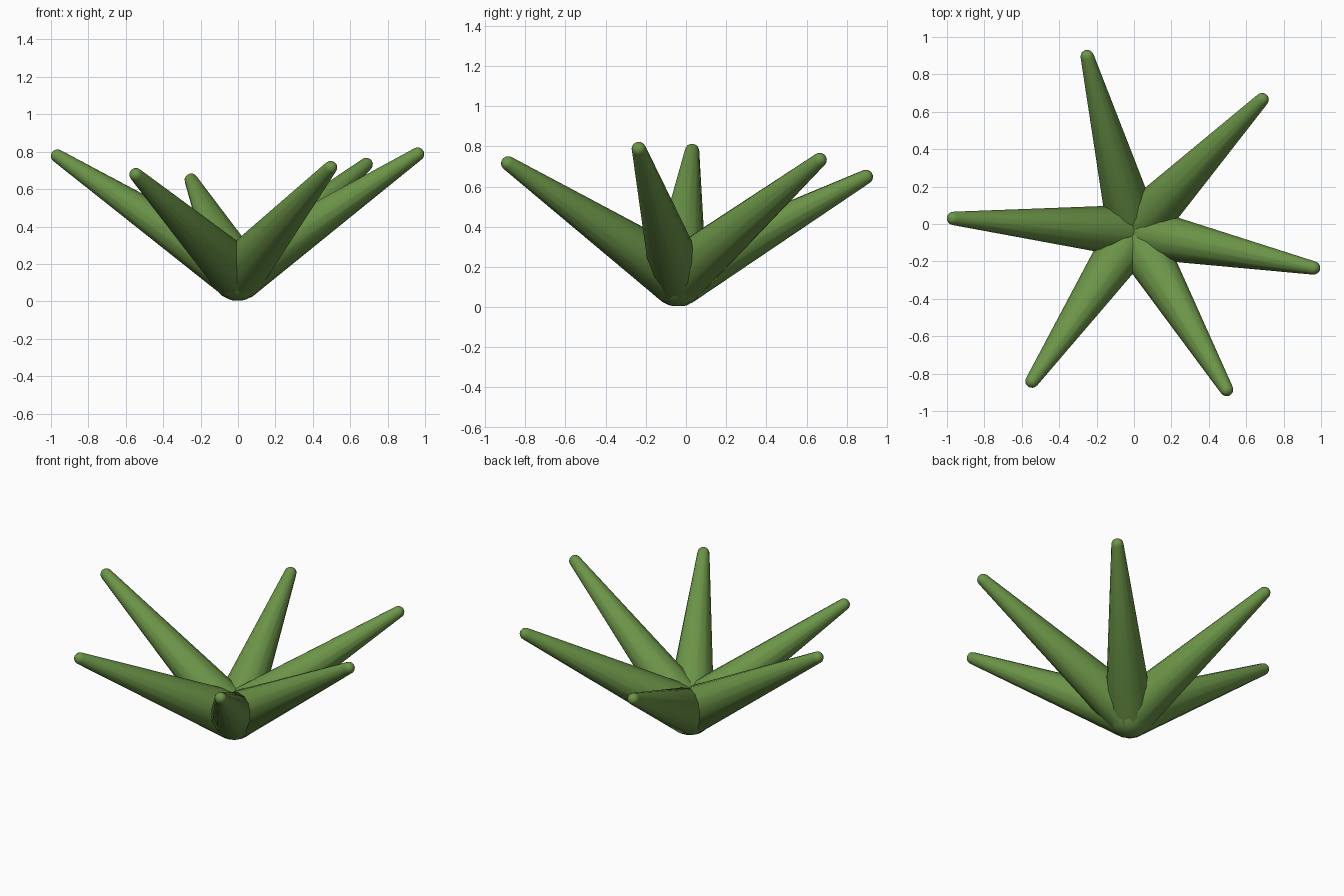
import bpy, bmesh, math
from mathutils import Vector

if "Cube" in bpy.data.objects:
    bpy.data.objects.remove(bpy.data.objects["Cube"])

green = bpy.data.materials.new("leaf_green")
green.diffuse_color = (0.15, 0.30, 0.065, 1)
green.use_nodes = True
green.node_tree.nodes["Principled BSDF"].inputs["Base Color"].default_value = green.diffuse_color

HUB = Vector((0.0, -0.04, 0.145))   # point where all spikes meet
BASE_R, TIP_R = 0.143, 0.036
SIDES, RINGS = 14, 4

# centres of the rounded spike tips
TIPS = [
    (-0.25, 0.895, 0.648), (0.685, 0.665, 0.732), (0.96, -0.235, 0.787),
    (0.495, -0.885, 0.715), (-0.545, -0.84, 0.677), (-0.965, 0.03, 0.777),
]


def spike(name, tip):
    """Tapered round spike with a dome at both ends, from the hub to the tip."""
    axis = Vector(tip) - HUB
    length = axis.length
    profile = []
    for i in range(1, RINGS + 1):
        a = math.pi / 2 * i / RINGS
        profile.append((BASE_R * math.sin(a), -BASE_R * math.cos(a)))
    for i in range(RINGS):
        a = math.pi / 2 * i / RINGS
        profile.append((TIP_R * math.cos(a), length + TIP_R * math.sin(a)))

    bm = bmesh.new()
    rings = [[bm.verts.new((r * math.cos(t), r * math.sin(t), z))
              for t in (2 * math.pi * k / SIDES for k in range(SIDES))]
             for r, z in profile]
    low = bm.verts.new((0, 0, -BASE_R))
    high = bm.verts.new((0, 0, length + TIP_R))
    for k in range(SIDES):
        n = (k + 1) % SIDES
        bm.faces.new((low, rings[0][n], rings[0][k]))
        bm.faces.new((high, rings[-1][k], rings[-1][n]))
        for a, b in zip(rings, rings[1:]):
            bm.faces.new((a[k], a[n], b[n], b[k]))
    for f in bm.faces:
        f.smooth = True

    mesh = bpy.data.meshes.new(name)
    bm.to_mesh(mesh)
    bm.free()
    mesh.materials.append(green)
    obj = bpy.data.objects.new(name, mesh)
    obj.location = HUB
    obj.rotation_euler = axis.to_track_quat('Z', 'Y').to_euler()
    bpy.context.collection.objects.link(obj)


# ring of spikes
for i, tip in enumerate(TIPS):
    spike(f"leaf_spike_{i + 1}", tip)
